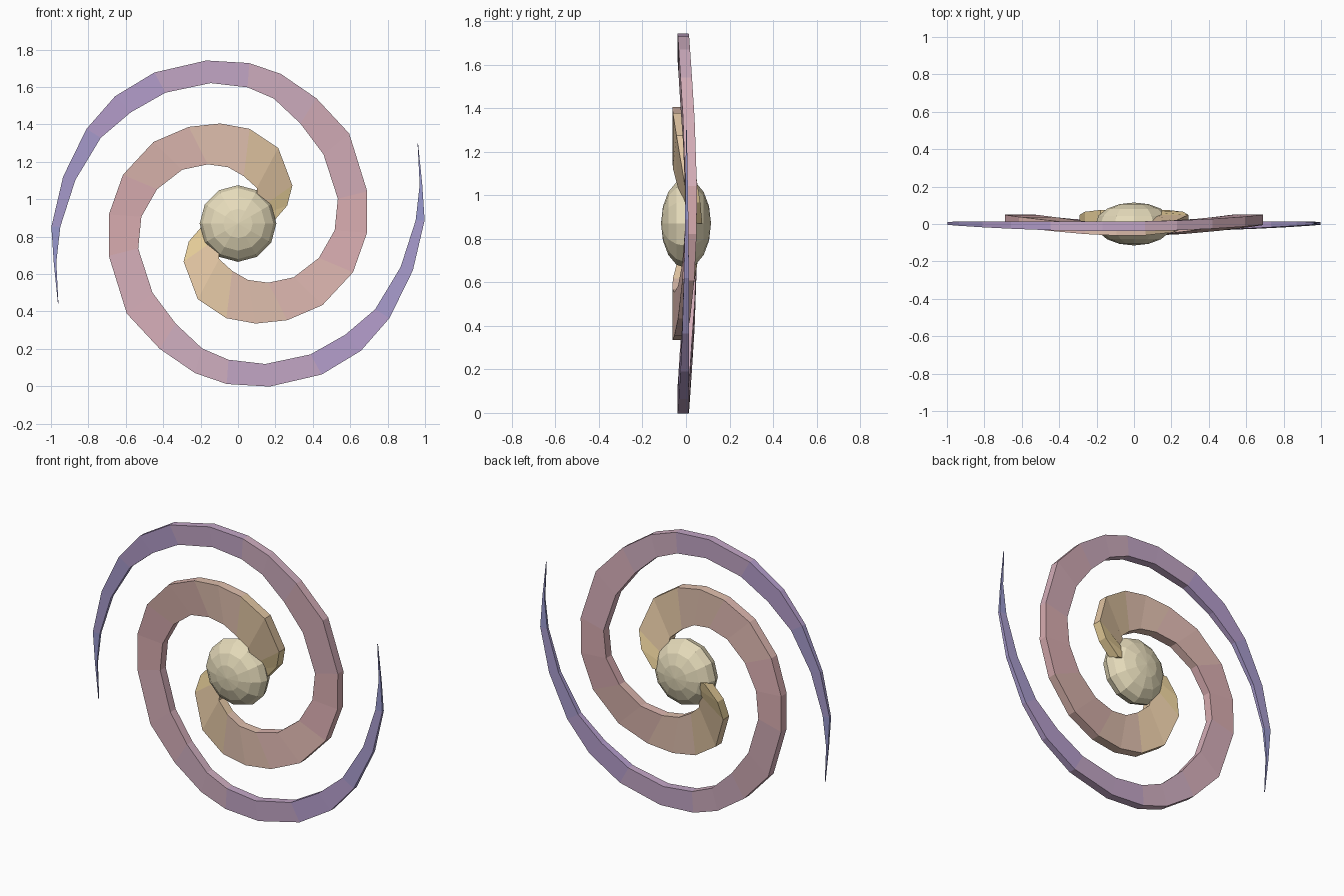
import bpy, bmesh
from math import sin, cos, pi, radians
from mathutils import Matrix

if "Cube" in bpy.data.objects:
    bpy.data.objects.remove(bpy.data.objects["Cube"])

CZ = 0.87

# Spiral arm sections: angle in degrees, outer radius, inner radius
SECTIONS = [
    (0, .18, .05), (20, .28, .08), (35, .355, .13), (62, .458, .215),
    (83, .51, .255), (100, .543, .306), (117, .58, .355), (136, .628, .414),
    (157, .668, .47), (176, .692, .518), (194, .712, .55), (219, .765, .588),
    (238, .79, .63), (254, .832, .695), (266, .86, .73), (281, .888, .765),
    (299, .923, .80), (314, .946, .826), (328, .955, .865), (345, .968, .90),
    (361, .998, .95), (372, 1.007, .993), (384, 1.054, 1.051)]

# Colour stops running from the hub to the tip
STOPS = [(.80, .62, .32), (.74, .52, .42), (.70, .42, .44),
         (.62, .42, .52), (.46, .34, .60), (.32, .32, .62)]


def material(name, rgb):
    m = bpy.data.materials.new(name)
    m.diffuse_color = (*rgb, 1)
    m.use_nodes = True
    m.node_tree.nodes["Principled BSDF"].inputs["Base Color"].default_value = m.diffuse_color
    return m


def lerp_colour(t):
    t *= len(STOPS) - 1
    i = min(int(t), len(STOPS) - 2)
    return [a + (b - a) * (t - i) for a, b in zip(STOPS[i], STOPS[i + 1])]


BANDS = 11
arm_mats = [material(f"arm_band_{i}", lerp_colour(i / (BANDS - 1))) for i in range(BANDS)]


def finish(bm, name, mats):
    bmesh.ops.recalc_face_normals(bm, faces=bm.faces)
    me = bpy.data.meshes.new(name)
    bm.to_mesh(me)
    bm.free()
    for m in mats:
        me.materials.append(m)
    ob = bpy.data.objects.new(name, me)
    ob.location.z = CZ
    bpy.context.collection.objects.link(ob)
    return ob


# Arm: rectangular section swept along a tapering, gently waving spiral
def spiral_arm(name, turn):
    bm = bmesh.new()
    rings = []
    for deg, ro, ri in SECTIONS:
        a = radians(deg) + turn
        y = .045 * (1 - deg / 400) * sin(2 * pi * (deg - 145) / 190)
        h = .03 - .006 * deg / 384
        h = min(h, .002 + .022 * (384 - deg) / 90)
        rings.append([bm.verts.new((r * cos(a), y + s * h, r * sin(a)))
                      for r, s in ((ro, -1), (ro, 1), (ri, 1), (ri, -1))])
    n = len(rings) - 1
    for i, (p, q) in enumerate(zip(rings, rings[1:])):
        for k in range(4):
            f = bm.faces.new((p[k], p[k - 1], q[k - 1], q[k]))
            f.material_index = min(BANDS - 1, i * BANDS // n)
    bm.faces.new(rings[0])
    bm.faces.new(rings[-1]).material_index = BANDS - 1
    return finish(bm, name, arm_mats)


spiral_arm("spiral_arm_a", 0)
spiral_arm("spiral_arm_b", pi)

# Core: flattened low-poly sphere with its poles facing front and back
bm = bmesh.new()
bmesh.ops.create_uvsphere(bm, u_segments=12, v_segments=8, radius=.205)
bmesh.ops.transform(bm, verts=bm.verts,
                    matrix=Matrix.Diagonal((1, .56, 1, 1)) @ Matrix.Rotation(pi / 2, 4, 'X'))
finish(bm, "core", [material("core_glow", (.80, .72, .50))])
